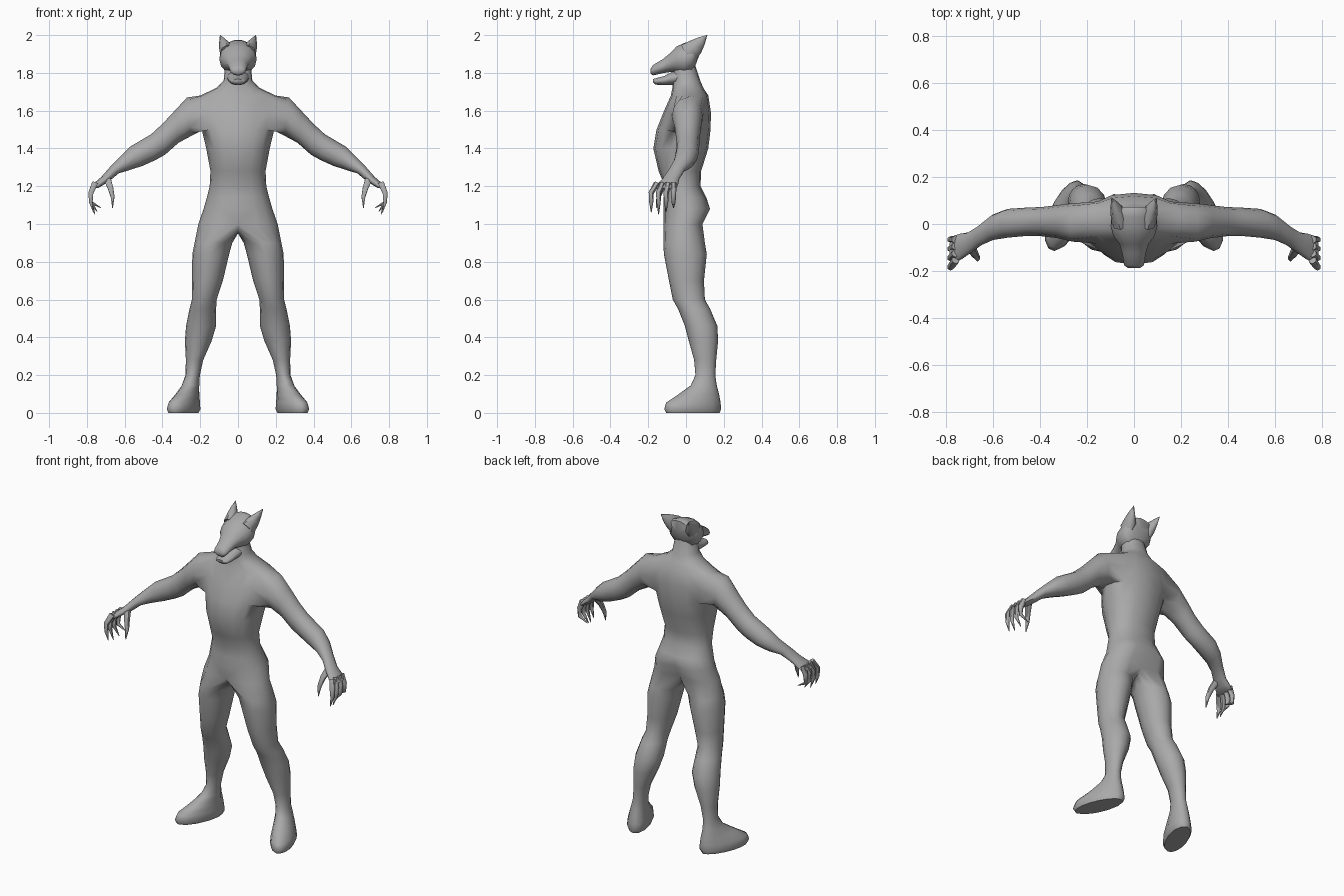
import bpy, bmesh, math
from mathutils import Vector

grey = bpy.data.materials.new("plain_grey")
grey.diffuse_color = (0.4, 0.4, 0.4, 1)


def bridge(bm, a, b, closed=True):
    n = len(a)
    for i in range(n if closed else n - 1):
        j = (i + 1) % n
        bm.faces.new((a[i], a[j], b[j], b[i]))


def ellipse(bm, centre, u, v, angles):
    return [bm.verts.new(centre + u * math.cos(t) + v * math.sin(t)) for t in angles]


def turn(n):
    return [2 * math.pi * k / n for k in range(n)]


def finish(bm, name, mirror=False):
    bmesh.ops.recalc_face_normals(bm, faces=bm.faces)
    mesh = bpy.data.meshes.new(name)
    bm.to_mesh(mesh)
    bm.free()
    mesh.materials.append(grey)
    ob = bpy.data.objects.new(name, mesh)
    bpy.context.collection.objects.link(ob)
    bpy.ops.object.select_all(action='DESELECT')
    ob.select_set(True)
    bpy.context.view_layer.objects.active = ob
    bpy.ops.object.shade_smooth_by_angle(angle=math.radians(60))
    if mirror:
        ob.modifiers.new("mirror", 'MIRROR')
    return ob


def tube(name, path, side, sides=6):
    """Closed tapering limb; path holds (point, side radius, other radius)."""
    bm = bmesh.new()
    pts = [Vector(p[0]) for p in path]
    rings = []
    for i, (_, ru, rv) in enumerate(path):
        d = (pts[min(i + 1, len(pts) - 1)] - pts[max(i - 1, 0)]).normalized()
        s = Vector(side)
        u = (s - d * s.dot(d)).normalized()
        rings.append(ellipse(bm, pts[i], u * ru, d.cross(u) * rv, turn(sides)))
    for a, b in zip(rings, rings[1:]):
        bridge(bm, a, b)
    bm.faces.new(rings[0])
    bm.faces.new(rings[-1])
    return finish(bm, name, True)


def loft_y(name, rows):
    """Closed loft from front to back; rows hold (y, low z, high z, half width)."""
    bm = bmesh.new()
    rings = [ellipse(bm, Vector((0, y, (lo + hi) / 2)), Vector((w, 0, 0)),
                     Vector((0, 0, (hi - lo) / 2)), turn(14)) for y, lo, hi, w in rows]
    for a, b in zip(rings, rings[1:]):
        bridge(bm, a, b)
    bm.faces.new(rings[0])
    bm.faces.new(rings[-1])
    return finish(bm, name)


# Body: half torso with an arm opening, mirrored
bm = bmesh.new()
torso = [  # z, half width, front y, back y
    (1.00, .210, -.120, .095), (1.08, .182, -.120, .137), (1.14, .165, -.118, .108),
    (1.20, .150, -.112, .077), (1.28, .146, -.145, .080), (1.40, .168, -.173, .118),
    (1.50, .192, -.156, .130), (1.59, .205, -.120, .132), (1.68, .200, -.080, .118),
    (1.72, .115, -.072, .092), (1.76, .076, -.070, .075), (1.82, .070, -.068, .055),
    (1.87, .060, -.050, .040)]
rows = []
for z, w, yf, yb in torso:
    ring = []
    for i in range(9):
        t = math.radians(-90 + 22.5 * i)
        x = 0 if i in (0, 8) else w * math.cos(t) ** 0.8
        y = (yf + yb) / 2 + (yb - yf) / 2 * math.sin(t)
        if i == 8 and z < 1.13:      # cleft between the buttocks
            y -= .03
        ring.append(bm.verts.new((x, y, z)))
    rows.append(ring)
for r in range(len(rows) - 1):
    a, b = rows[r], rows[r + 1]
    if r in (6, 7):
        bridge(bm, a[:3], b[:3], False)
        bridge(bm, a[6:], b[6:], False)
    else:
        bridge(bm, a, b, False)

# Arm and palm, growing from the opening
arm = [  # top (x, z), bottom (x, z), front y, back y
    (.270, 1.670, .250, 1.465, -.075, .088), (.335, 1.600, .315, 1.430, -.060, .080),
    (.400, 1.530, .386, 1.367, -.052, .072), (.460, 1.475, .440, 1.337, -.050, .070),
    (.570, 1.410, .505, 1.308, -.058, .064), (.622, 1.360, .575, 1.285, -.068, .040),
    (.675, 1.305, .632, 1.268, -.092, -.005), (.725, 1.248, .675, 1.232, -.125, -.035),
    (.768, 1.212, .715, 1.205, -.155, -.042), (.785, 1.190, .742, 1.190, -.170, -.050)]
prev = rows[6][2:7] + [rows[7][6]] + rows[8][6:1:-1] + [rows[7][2]]
for xt, zt, xb, zb, yf, yb in arm:
    top, bot = Vector((xt, 0, zt)), Vector((xb, 0, zb))
    ring = ellipse(bm, (top + bot) / 2 + Vector((0, (yf + yb) / 2, 0)),
                   Vector((0, (yb - yf) / 2, 0)), (top - bot) / 2,
                   [math.radians(-90 + 30 * (k - 2)) for k in range(12)])
    bridge(bm, prev, ring)
    prev = ring
bm.faces.new(prev)

# Leg and foot, joined to the hip through the crotch line
crotch = [bm.verts.new((0, y, z)) for y, z in
          ((.045, .975), (.02, .957), (-.015, .95), (-.055, .955), (-.09, .972))]
leg = [  # z, inner x, outer x, front y, back y, outward turn
    (.90, .030, .230, -.120, .100, 0), (.84, .047, .242, -.117, .110, 0),
    (.70, .080, .243, -.090, .095, 0), (.60, .113, .244, -.070, .100, 0),
    (.55, .116, .257, -.042, .128, 0), (.46, .116, .275, -.006, .166, 0),
    (.38, .140, .281, .015, .170, 0), (.28, .184, .276, .043, .160, 0),
    (.20, .202, .278, .050, .155, 0), (.145, .205, .298, .025, .163, -.10),
    (.095, .210, .328, -.045, .176, -.25), (.055, .215, .355, -.105, .183, -.32),
    (.02, .214, .364, -.115, .186, -.33), (0, .224, .354, -.105, .178, -.33)]
angles = [-90 + 22.5 * k for k in range(9)] + [90 + 30 * k for k in range(1, 6)]
prev = rows[0] + crotch
for z, xi, xo, yf, yb, s in leg:
    ring = ellipse(bm, Vector(((xi + xo) / 2, (yf + yb) / 2, z)),
                   Vector(((xo - xi) / 2, 0, 0)),
                   Vector((s * (yb - yf) / 2, (yb - yf) / 2, 0)),
                   [math.radians(a) for a in angles])
    bridge(bm, prev, ring)
    prev = ring
bm.faces.new(prev)
finish(bm, "body", True)

# Clawed fingers and thumb
for i, (y, tip_x, tip_z) in enumerate(
        ((-.066, .725, 1.085), (-.095, .745, 1.065), (-.125, .757, 1.052), (-.154, .765, 1.062))):
    out = y - .010 * i
    tube("finger_%d" % (i + 1), [((.758, y, 1.215), .017, .018), ((.779, out, 1.165), .014, .015),
                                 ((.779, out, 1.115), .011, .011),
                                 ((tip_x, out, tip_z), .002, .002)], (0, 1, 0))
tube("thumb", [((.695, -.095, 1.245), .020, .022), ((.676, -.128, 1.195), .016, .017),
               ((.664, -.145, 1.145), .012, .012), ((.664, -.158, 1.085), .002, .002)], (0, 1, 0))

# Head with tapering muzzle
loft_y("head", [(-.187, 1.797, 1.822, .026), (-.175, 1.786, 1.842, .042),
                (-.125, 1.797, 1.872, .050), (-.085, 1.803, 1.905, .062),
                (-.050, 1.800, 1.942, .088), (-.010, 1.785, 1.960, .099),
                (.030, 1.800, 1.972, .097), (.055, 1.850, 1.975, .085), (.072, 1.90, 1.968, .06)])
# Lower jaw, slightly open
loft_y("lower_jaw", [(-.176, 1.750, 1.767, .026), (-.160, 1.737, 1.772, .042),
                     (-.115, 1.735, 1.784, .049), (-.075, 1.735, 1.806, .056),
                     (-.020, 1.745, 1.820, .062)])
# Swept-back pointed ears
tube("ear", [((.058, .010, 1.905), .038, .055), ((.070, .050, 1.937), .031, .044),
             ((.083, .080, 1.968), .017, .026), ((.095, .112, 2.0), .001, .001)], (1, 0, 0), 8)
